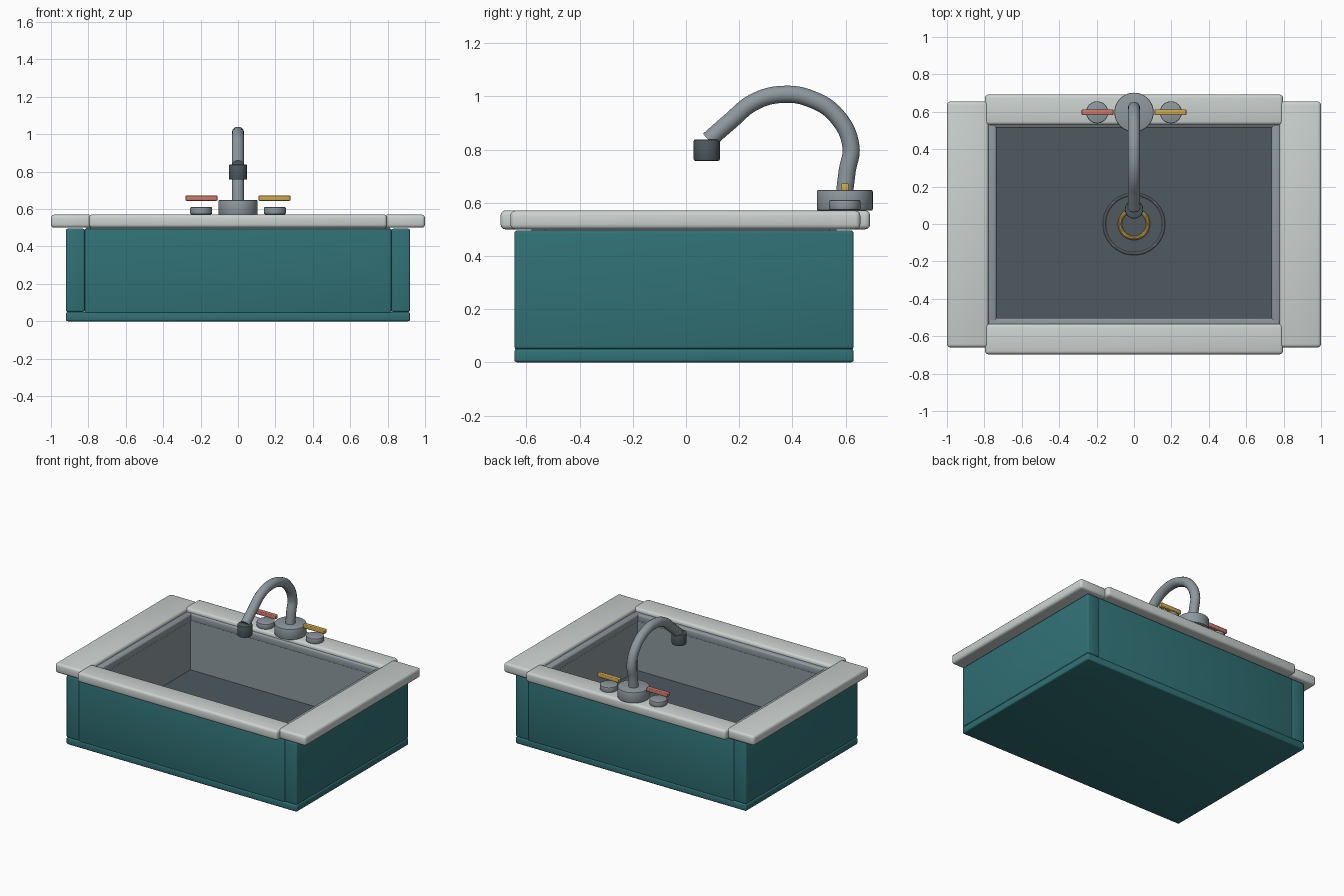
import bpy, math

if "Cube" in bpy.data.objects:
    bpy.data.objects.remove(bpy.data.objects["Cube"])

def material(name, rgb):
    m = bpy.data.materials.new(name)
    m.diffuse_color = (*rgb, 1)
    m.use_nodes = True
    m.node_tree.nodes["Principled BSDF"].inputs["Base Color"].default_value = m.diffuse_color
    return m

TEAL = material("teal paint", (0.03, 0.165, 0.18))
STONE = material("pale stone", (0.60, 0.645, 0.63))
STEEL = material("steel", (0.27, 0.315, 0.345))
DARK = material("dark steel", (0.075, 0.10, 0.115))
GOLD = material("gold", (0.62, 0.40, 0.075))
RED = material("soft red", (0.62, 0.19, 0.14))

def finish(ob, name, mat, bevel=0.0, segments=3):
    ob.name = name
    ob.data.materials.append(mat)
    if bevel:
        b = ob.modifiers.new("bevel", 'BEVEL')
        b.width, b.segments = bevel, segments
        b.limit_method = 'ANGLE'
        bpy.ops.object.modifier_apply(modifier="bevel")
    bpy.ops.object.shade_smooth_by_angle(angle=math.radians(35))
    return ob

def box(name, x, y, z, mat, bevel=0.0):
    """Box given by its (min, max) range on each axis."""
    r = (x, y, z)
    bpy.ops.mesh.primitive_cube_add(size=1, location=[(a + b) / 2 for a, b in r])
    ob = bpy.context.object
    ob.scale = [b - a for a, b in r]
    bpy.ops.object.transform_apply(location=False, rotation=False, scale=True)
    return finish(ob, name, mat, bevel)

def cylinder(name, x, y, z, radius, mat, bevel=0.006):
    bpy.ops.mesh.primitive_cylinder_add(vertices=40, radius=radius, depth=z[1] - z[0],
                                        location=(x, y, sum(z) / 2))
    return finish(bpy.context.object, name, mat, bevel, 2)

def ring(name, z, major, minor, mat):
    bpy.ops.mesh.primitive_torus_add(major_radius=major, minor_radius=minor, location=(0, 0, z),
                                     major_segments=48, minor_segments=10)
    return finish(bpy.context.object, name, mat)

def span(side, a, b):
    return (a, b) if side > 0 else (-b, -a)

# Cabinet: base slab, front and back panels, full-depth side panels
box("cabinet_base", (-0.92, 0.92), (-0.645, 0.63), (0, 0.05), TEAL, 0.01)
box("front_panel", (-0.82, 0.82), (-0.643, -0.585), (0.045, 0.495), TEAL, 0.006)
box("back_panel", (-0.82, 0.82), (0.57, 0.628), (0.045, 0.495), TEAL, 0.006)
for s, side in ((-1, "left"), (1, "right")):
    box(side + "_panel", span(s, 0.82, 0.92), (-0.645, 0.63), (0.05, 0.495), TEAL, 0.01)

# Basin: floor, four walls and an inner lip below the rim
FLOOR = 0.14
box("basin_floor", (-0.76, 0.76), (-0.53, 0.54), (FLOOR - 0.04, FLOOR), DARK)
box("basin_front_wall", (-0.79, 0.79), (-0.58, -0.506), (0.10, 0.53), STEEL)
box("basin_back_wall", (-0.79, 0.79), (0.518, 0.565), (0.10, 0.53), STEEL)
box("front_lip", (-0.78, 0.78), (-0.56, -0.503), (0.49, 0.545), STEEL, 0.012)
box("back_lip", (-0.78, 0.78), (0.515, 0.56), (0.49, 0.545), STEEL, 0.012)
for s, side in ((-1, "left"), (1, "right")):
    box(side + "_basin_wall", span(s, 0.742, 0.81), (-0.53, 0.54), (0.10, 0.53), STEEL)
    box(side + "_lip", span(s, 0.735, 0.79), (-0.53, 0.535), (0.49, 0.545), STEEL, 0.012)

# Stone rim: long front and back pieces overlapping the side pieces
box("front_rim", (-0.797, 0.797), (-0.697, -0.535), (0.50, 0.571), STONE, 0.018)
box("back_rim", (-0.797, 0.797), (0.53, 0.692), (0.50, 0.571), STONE, 0.018)
for s, side in ((-1, "left"), (1, "right")):
    box(side + "_rim", span(s, 0.778, 1.0), (-0.66, 0.655), (0.50, 0.57), STONE, 0.018)

# Drain
cylinder("drain_plate", 0, 0, (FLOOR, FLOOR + 0.006), 0.16, DARK, 0)
ring("drain_ring", FLOOR + 0.008, 0.159, 0.008, STEEL)
ring("drain_trim", FLOOR + 0.012, 0.075, 0.011, GOLD)

# Tap base and curved spout
cylinder("tap_base", 0, 0.597, (0.57, 0.648), 0.105, STEEL)
path = [(0.595, 0.63), (0.606, 0.72), (0.62, 0.81), (0.567, 0.925), (0.47, 0.99),
        (0.36, 1.007), (0.255, 0.978), (0.165, 0.905), (0.085, 0.835)]
curve = bpy.data.curves.new("spout", 'CURVE')
curve.dimensions = '3D'
curve.bevel_depth, curve.bevel_resolution = 0.033, 5
curve.resolution_u, curve.use_fill_caps = 8, True
spline = curve.splines.new('BEZIER')
spline.bezier_points.add(len(path) - 1)
for p, (y, z) in zip(spline.bezier_points, path):
    p.co = (0, y, z)
    p.handle_left_type = p.handle_right_type = 'AUTO'
spout = bpy.data.objects.new("spout", curve)
bpy.context.collection.objects.link(spout)
bpy.ops.object.select_all(action='DESELECT')
spout.select_set(True)
bpy.context.view_layer.objects.active = spout
bpy.ops.object.convert(target='MESH')
finish(bpy.context.object, "spout", STEEL)
cylinder("nozzle", 0, 0.078, (0.757, 0.838), 0.049, DARK)

# Handles
for s, side, mat in ((-1, "left", RED), (1, "right", GOLD)):
    cylinder(side + "_handle_base", s * 0.197, 0.597, (0.572, 0.61), 0.059, STEEL)
    box(side + "_handle", span(s, 0.11, 0.28), (0.582, 0.613), (0.644, 0.672), mat, 0.005)
